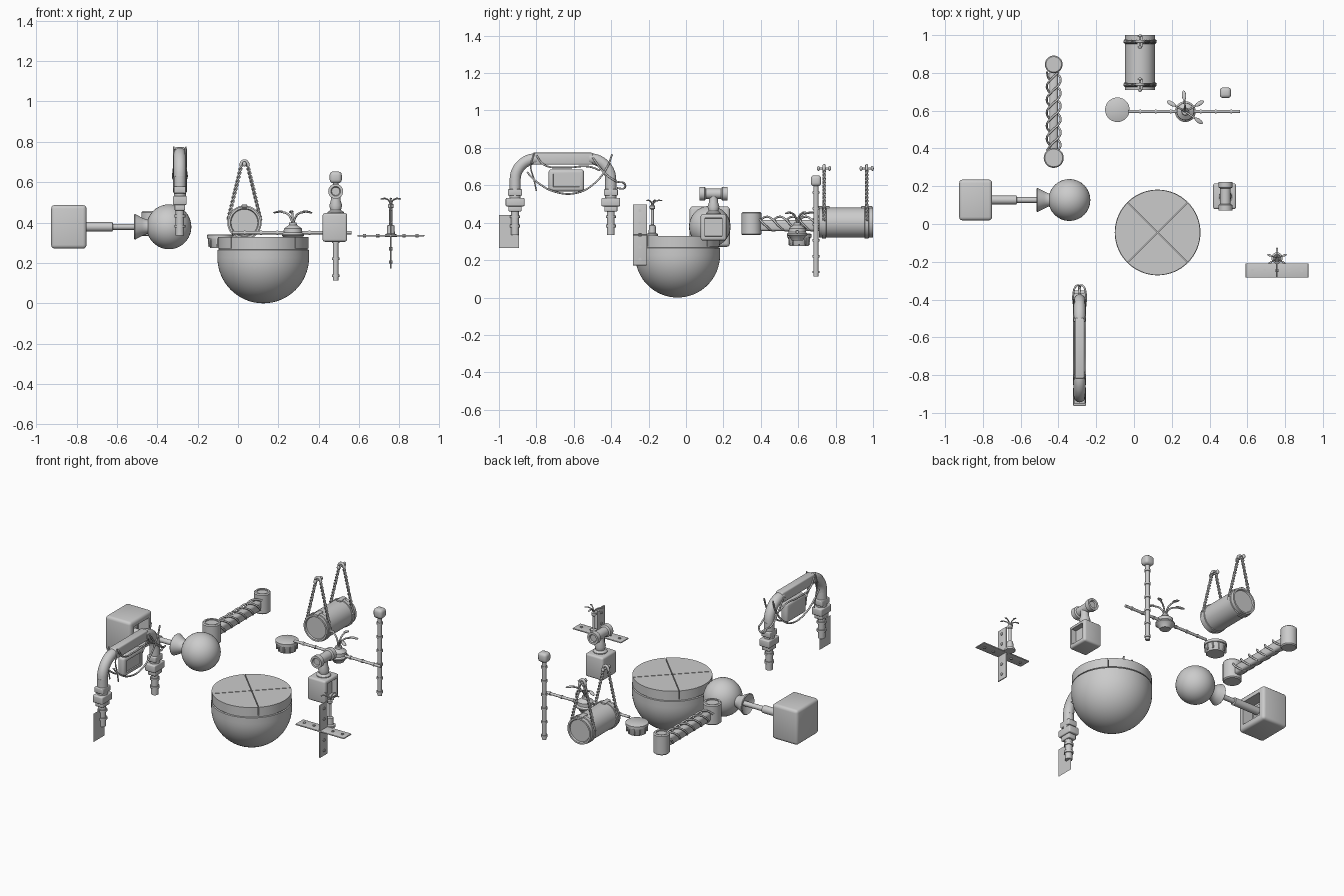
import bpy, bmesh, math
from mathutils import Vector, Matrix

if "Cube" in bpy.data.objects:
    bpy.data.objects.remove(bpy.data.objects["Cube"])

Z = Vector((0, 0, 1))
TAU = math.tau


def finish(name, bm, angle=35):
    bmesh.ops.recalc_face_normals(bm, faces=bm.faces)
    me = bpy.data.meshes.new(name)
    bm.to_mesh(me)
    bm.free()
    ob = bpy.data.objects.new(name, me)
    bpy.context.collection.objects.link(ob)
    bpy.ops.object.select_all(action='DESELECT')
    ob.select_set(True)
    bpy.context.view_layer.objects.active = ob
    bpy.ops.object.shade_smooth_by_angle(angle=math.radians(angle))
    return ob


def lathe(name, profile, loc, axis=(0, 0, 1), seg=32):
    """Spin (radius, height) points around an axis through loc; both ends capped."""
    bm = bmesh.new()
    m = Matrix.Translation(loc) @ Z.rotation_difference(Vector(axis)).to_matrix().to_4x4()
    rings = [[bm.verts.new(m @ Vector((max(r, 1e-4) * math.cos(i * TAU / seg),
                                       max(r, 1e-4) * math.sin(i * TAU / seg), h)))
              for i in range(seg)] for r, h in profile]
    for a, b in zip(rings, rings[1:]):
        for i in range(seg):
            j = (i + 1) % seg
            bm.faces.new((a[i], a[j], b[j], b[i]))
    bm.faces.new(rings[0])
    bm.faces.new(rings[-1])
    return finish(name, bm)


def rod(name, a, b, r, seg=20):
    d = Vector(b) - Vector(a)
    return lathe(name, [(r, 0), (r, d.length)], a, d, seg)


def box(name, size, loc, bevel=0.006, recess=None):
    """Bevelled box; recess=(wall, depth) sinks the +x face."""
    bm = bmesh.new()
    bmesh.ops.create_cube(bm, size=1)
    bmesh.ops.scale(bm, vec=size, verts=bm.verts)
    bmesh.ops.translate(bm, vec=loc, verts=bm.verts)
    if bevel:
        bmesh.ops.bevel(bm, geom=bm.edges[:], offset=bevel, segments=3, profile=0.5, affect='EDGES')
    if recess:
        bm.normal_update()
        f = max(bm.faces, key=lambda f: f.normal.x * f.calc_area())
        bmesh.ops.inset_region(bm, faces=[f], thickness=recess[0])
        bmesh.ops.inset_region(bm, faces=[f], thickness=0.003, depth=-recess[1])
    return finish(name, bm)


def ball(name, size, loc, rot=None):
    bm = bmesh.new()
    bmesh.ops.create_uvsphere(bm, u_segments=32, v_segments=20, radius=1)
    m = Matrix.Translation(loc) @ (rot or Matrix.Identity(4)) @ Matrix.Diagonal((*size, 1))
    bmesh.ops.transform(bm, matrix=m, verts=bm.verts)
    return finish(name, bm)


def tube(name, pts, r, smooth=True):
    cu = bpy.data.curves.new(name, 'CURVE')
    cu.dimensions = '3D'
    cu.bevel_depth, cu.bevel_resolution, cu.resolution_u, cu.use_fill_caps = r, 3, 6, True
    sp = cu.splines.new('BEZIER')
    sp.bezier_points.add(len(pts) - 1)
    for p, co in zip(sp.bezier_points, pts):
        p.co = co
        p.handle_left_type = p.handle_right_type = 'AUTO' if smooth else 'VECTOR'
    ob = bpy.data.objects.new(name, cu)
    bpy.context.collection.objects.link(ob)
    bpy.ops.object.select_all(action='DESELECT')
    ob.select_set(True)
    bpy.context.view_layer.objects.active = ob
    bpy.ops.object.convert(target='MESH')
    bpy.ops.object.shade_smooth_by_angle(angle=math.radians(40))


def helix(name, a, b, R, turns, r, phase=0):
    a, d = Vector(a), Vector(b) - Vector(a)
    u = d.orthogonal().normalized()
    v = d.normalized().cross(u)
    n = int(turns * 6)
    tube(name, [a + d * i / n + R * (u * math.cos(phase + TAU * i / 6) + v * math.sin(phase + TAU * i / 6))
                for i in range(n + 1)], r)


def sprout(name, base, reach, rise, angles, r):
    """Curved stalks, each ending in a flat leaf."""
    base = Vector(base)
    for k, deg in enumerate(angles):
        t = math.radians(deg)
        d = Vector((math.cos(t), math.sin(t), 0))
        tube(f"{name}_stalk_{k}", [base, base + d * reach * .25 + Z * rise * .75, base + d * reach * .7 + Z * rise], r)
        ball(f"{name}_leaf_{k}", (reach * .25, reach * .11, r), base + d * reach * .82 + Z * rise * .97,
             Matrix.Rotation(t, 4, 'Z') @ Matrix.Rotation(.2, 4, 'Y'))


# Bowl with a lid cut into four wedges
R, C = 0.227, Vector((0.125, -0.045, 0))
lathe("bowl", [(R * math.sin(i * math.pi / 32), R - R * math.cos(i * math.pi / 32)) for i in range(17)]
      + [(R, .265), (.219, .267), (.219, .274)], C, seg=64)
for q in range(4):
    bm = bmesh.new()
    mid = math.pi / 2 * q
    off = C + Vector((math.cos(mid), math.sin(mid), 0)) * 0.003
    pts = [(0, 0)] + [(.222 * math.cos(mid + t), .222 * math.sin(mid + t))
                      for t in [math.pi / 4 * (i / 8 - 1) for i in range(17)]]
    f = bm.faces.new([bm.verts.new(off + Vector((x, y, .272))) for x, y in pts])
    ex = bmesh.ops.extrude_face_region(bm, geom=[f])
    bmesh.ops.translate(bm, vec=(0, 0, .056), verts=[g for g in ex['geom'] if isinstance(g, bmesh.types.BMVert)])
    finish(f"lid_wedge_{q}", bm)

# Large housing, shaft and ball
box("large_housing", (.175, .216, .216), (-.838, .127, .379), .018, (.025, .07))
lathe("shaft", [(.05, 0), (.05, .015), (.023, .025), (.023, .2), (.015, .203), (.015, .34)],
      (-.822, .127, .379), (1, 0, 0))
lathe("flared_socket", [(.02, .025), (.06, 0), (.064, .004), (.045, .04), (.035, .062), (.04, .09)],
      (-.515, .127, .379), (1, 0, 0))
ball("ball", (.111, .111, .111), (-.342, .127, .379))

# Linked arm wrapped in cables
for y, r in ((.35, .053), (.845, .047)):
    lathe("arm_joint", [(r - .006, .333), (r, .339), (r, .451), (r - .006, .457), (r - .016, .457), (r - .016, .45)],
          (-.425, y, 0))
box("arm_beam", (.046, .42, .06), (-.425, .6, .385), .015)
for k in range(3):
    helix(f"arm_cable_{k}", (-.425, .39, .395), (-.425, .805, .395), .037, 2, .0055, k * 2.1)

# Pipe arch
AX = -.288
box("arch_beam", (.05, .32, .064), (AX, -.658, .742), .008)
for y, s in ((-.914, 1), (-.402, -1)):
    tube("arch_elbow", [(AX, y + s * (.115 - .115 * math.cos(t)), .627 + .115 * math.sin(t))
                        for t in [i * math.pi / 12 for i in range(7)]], .031)
    rod("arch_leg", (AX, y, .53), (AX, y, .63), .03)
    box("leg_collar_upper", (.06, .075, .035), (AX, y, .562), .005)
    box("leg_collar", (.068, .1, .045), (AX, y, .51), .006)
    box("leg_collar_lower", (.052, .07, .03), (AX, y, .475), .005)
    rod("leg_tip", (AX, y, .335), (AX, y, .48), .021)
    for z in (.375, .425):
        rod("leg_tip_ring", (AX, y, z), (AX, y, z + .014), .027)
bm = bmesh.new()
bm.faces.new([bm.verts.new((AX, y, z)) for y, z in ((-1, .265), (-.893, .265), (-.893, .44), (-1, .44))])
finish("hanging_plate", bm)

# Box and loose cables hung under the arch
box("hung_box", (.046, .19, .118), (AX, -.64, .626), .015, (.012, .006))
for s in (-1, 1):
    x = AX + s * .03
    tube("cable_low", [(x, -.85, .67), (x, -.8, .62), (x, -.7, .565), (x, -.58, .56), (x, -.49, .61),
                       (x, -.42, .7), (x, -.395, .765)], .005)
    tube("cable_high", [(x, -.8, .76), (x, -.76, .71), (x, -.64, .695), (x, -.52, .7), (x, -.46, .68)], .005)
    tube("cable_end", [(x, -.5, .75), (x, -.44, .67), (AX + s * .033, -.37, .62), (AX + s * .02, -.33, .61),
                       (AX, -.33, .585), (AX, -.37, .585)], .005)
    tube("cable_start", [(x, -.81, .775), (x, -.83, .7), (x, -.815, .64), (x, -.8, .57)], .004)

# Barrel hung by two twisted straps
BX, BZ = .032, .4
lathe("barrel", [(.066, .008), (.07, 0), (.08, 0), (.08, .29), (.07, .29), (.066, .282)], (BX, .71, BZ), (0, 1, 0), 40)
for y in (.738, .966):
    lathe("barrel_band", [(.08, -.012), (.085, -.01), (.085, .01), (.08, .012)], (BX, y, BZ), (0, 1, 0), 40)
    for s in (-1, 1):
        for k in range(2):
            helix("strap_strand", (BX + s * .082, y, .41), (BX + s * .014, y, .69), .005, 7, .0045, k * math.pi)
    tube("strap_top", [(BX - .02, y, .68), (BX - .012, y, .7), (BX, y, .706), (BX + .012, y, .7), (BX + .02, y, .68)], .008)
    rod("strap_pin", (BX, y - .032, .69), (BX, y + .032, .69), .006)
    for s in (-1, 1):
        ball("strap_pin_knob", (.01, .008, .013), (BX, y + s * .03, .69))
    box("barrel_clip", (.028, .06, .014), (BX, y, .482), .004)

# Horizontal rod, cup and sprouting hub
rod("cross_rod", (-.03, .595, .35), (.562, .595, .35), .008)
for i in range(7):
    rod("cross_rod_ring", (.03 + i * .08, .595, .35), (.038 + i * .08, .595, .35), .011)
lathe("cup", [(.05, .275), (.052, .28), (.06, .32), (.065, .322), (.065, .338), (.06, .341)], (-.088, .605, 0))
for i in range(10):
    t = i * TAU / 10
    box("cup_rib", (.008, .008, .04), (-.088 + .057 * math.cos(t), .605 + .057 * math.sin(t), .302), .002)
lathe("hub", [(.03, .305), (.042, .325), (.055, .335), (.055, .342), (.046, .35), (.045, .37), (.02, .388), (.018, .4)],
      (.272, .595, 0))
sprout("hub", (.272, .595, .395), .105, .06, (150, -35, 30, 95), .005)

# Upright pole with cap
rod("pole", (.484, .695, .113), (.484, .695, .6), .013)
box("pole_cap", (.06, .056, .058), (.484, .695, .624), .017)
for i in range(6):
    rod("pole_ring", (.484, .695, .13 + i * .085), (.484, .695, .142 + i * .085), .018)

# Small housing with swivel barrel
box("small_housing", (.122, .137, .142), (.48, .147, .376), .012, (.014, .03))
lathe("swivel_neck", [(.04, .44), (.04, .452), (.026, .462), (.032, .485), (.024, .51), (.024, .54)], (.484, .147, 0))
lathe("swivel_barrel", [(.02, .008), (.024, 0), (.037, 0), (.037, .028), (.028, .034), (.028, .116), (.037, .122),
                        (.037, .15), (.024, .15), (.02, .142)], (.484, .072, .555), (0, 1, 0))

# Crossed plates with bolts
PX, PY, PZ = .757, -.246, .335
for name, size, d in (("plate_flat", (.332, .075, .008), Vector((1, 0, 0))),
                      ("plate_upright", (.008, .075, .326), Vector((0, 0, 1)))):
    box(name, size, (PX, PY, PZ), .003)
    n = Vector((d.z, 0, d.x)) * .009
    for k in (-.13, -.065, .065, .13):
        p = Vector((PX, PY, PZ)) + d * k
        rod(name + "_bolt", p - n, p + n, .008, 12)

# Stalk beside the plates
lathe("stalk", [(.03, .328), (.03, .34), (.02, .345), (.018, .385), (.008, .39), (.008, .47), (.014, .475), (.014, .49),
                (.006, .495)], (PX, -.18, 0), seg=20)
sprout("stalk", (PX, -.18, .485), .052, .035, (20, 90, 160, 215, 325), .0035)
